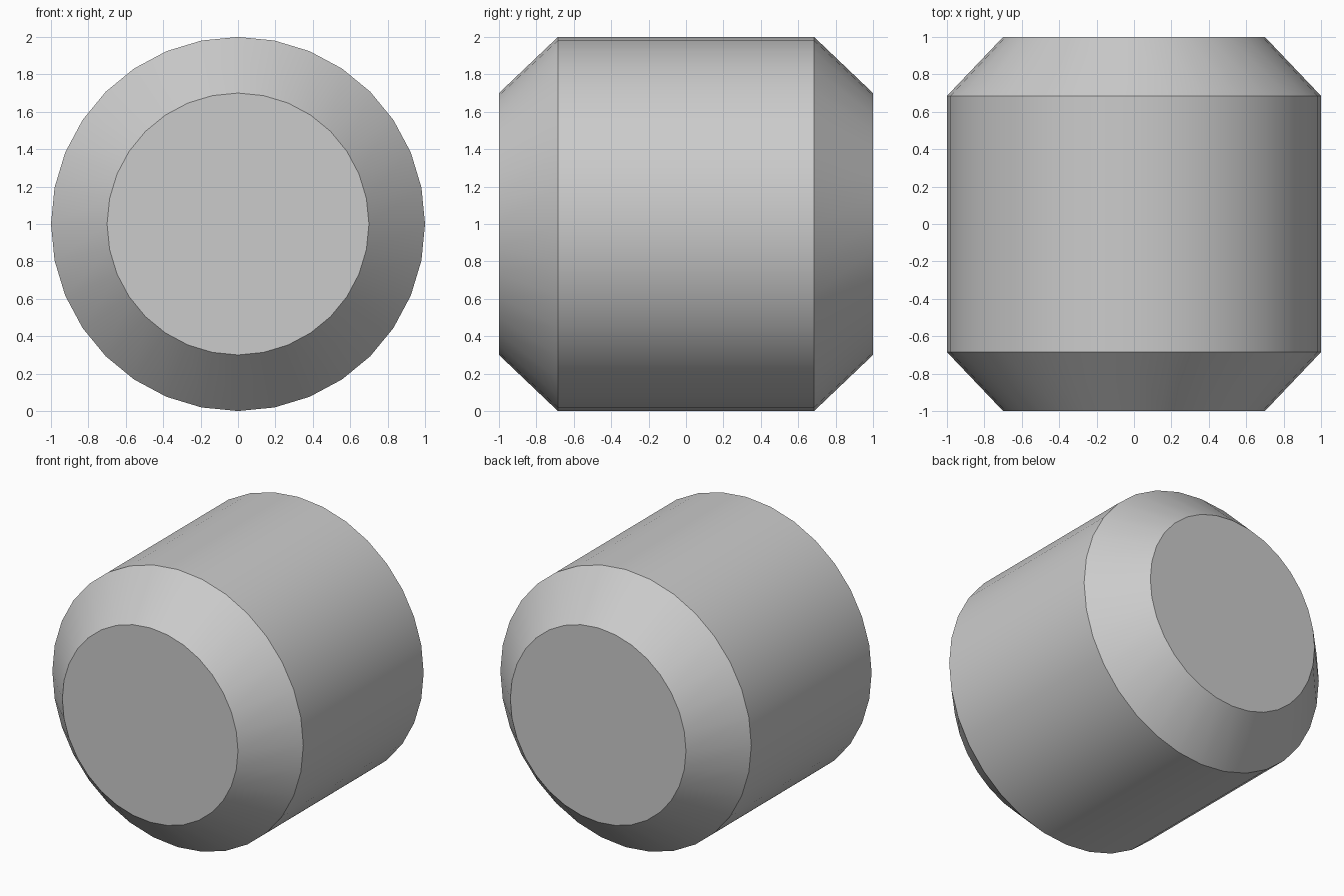
import bpy, bmesh, math
from mathutils import Vector

if "Cube" in bpy.data.objects:
    bpy.data.objects.remove(bpy.data.objects["Cube"])

SIDES = 32
# (y, radius) of the rings from front to back
PROFILE = [(-1.0, 0.70), (-0.685, 1.0), (0.685, 1.0), (1.0, 0.70)]

grey = bpy.data.materials.new("light_grey")
grey.diffuse_color = (0.6, 0.6, 0.6, 1.0)
grey.use_nodes = True
grey.node_tree.nodes["Principled BSDF"].inputs["Base Color"].default_value = grey.diffuse_color

bm = bmesh.new()

# Rings of the barrel around the y axis
rings = []
for y, r in PROFILE:
    ring = []
    for i in range(SIDES):
        a = 2 * math.pi * i / SIDES
        ring.append(bm.verts.new(Vector((r * math.cos(a), y, 1 + r * math.sin(a)))))
    rings.append(ring)

# Front bevel, barrel wall and back bevel
for a, b in zip(rings, rings[1:]):
    for i in range(SIDES):
        j = (i + 1) % SIDES
        bm.faces.new((a[i], a[j], b[j], b[i]))

# Flat end caps
bm.faces.new(rings[0])
bm.faces.new(rings[-1])
bmesh.ops.recalc_face_normals(bm, faces=bm.faces[:])

mesh = bpy.data.meshes.new("chamfered_barrel")
bm.to_mesh(mesh)
bm.free()
mesh.materials.append(grey)
barrel = bpy.data.objects.new("chamfered_barrel", mesh)
bpy.context.collection.objects.link(barrel)

# Smooth around the barrel, sharp at the rims
bpy.context.view_layer.objects.active = barrel
barrel.select_set(True)
bpy.ops.object.shade_smooth_by_angle(angle=math.radians(30))
